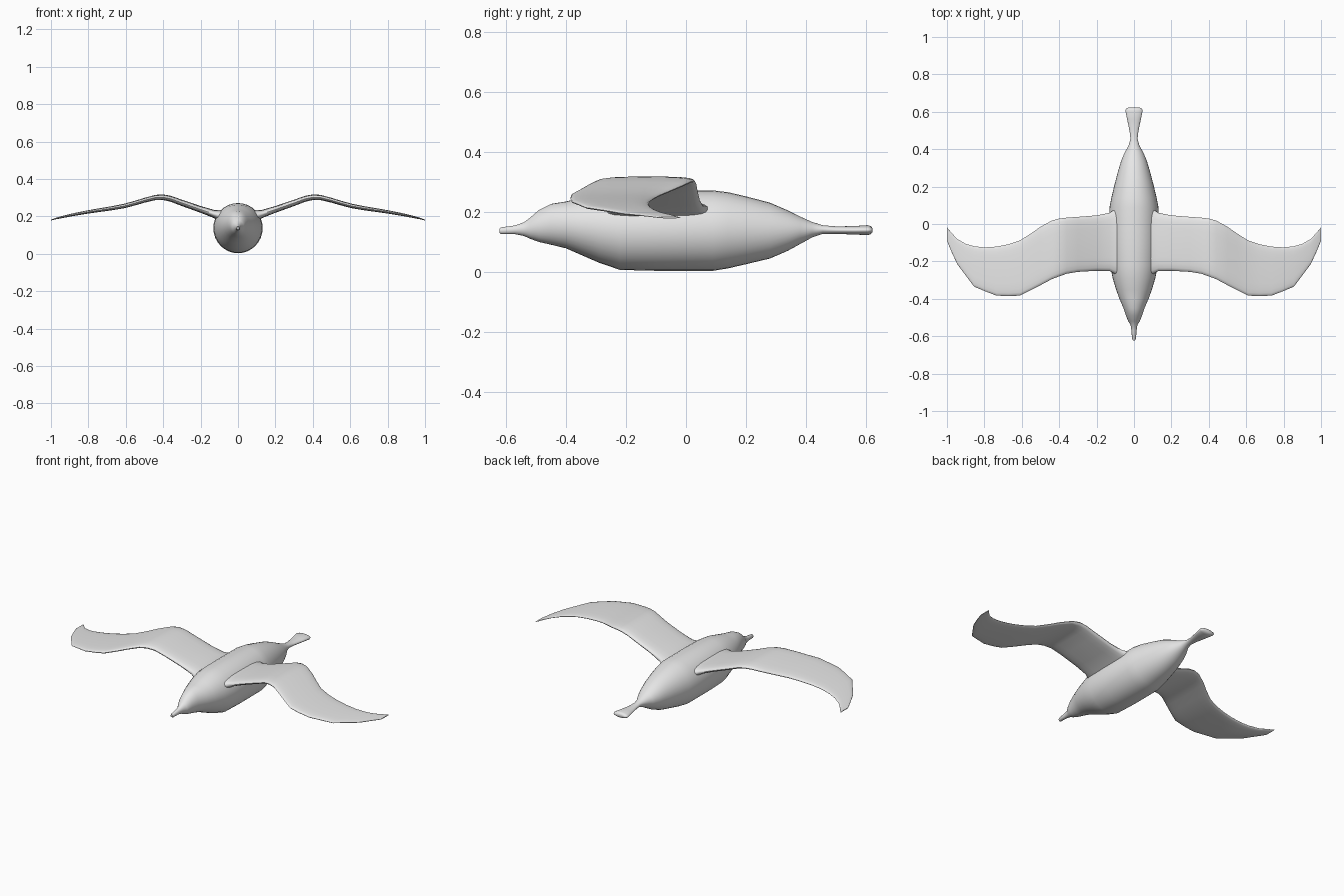
import bpy, bmesh, math

grey = bpy.data.materials.new("light_grey")
grey.diffuse_color = (0.8, 0.8, 0.8, 1)


def loft(name, rings):
    """Skin a list of closed rings and cap both ends."""
    bm = bmesh.new()
    rows = [[bm.verts.new(p) for p in ring] for ring in rings]
    n = len(rows[0])
    for a, b in zip(rows, rows[1:]):
        for i in range(n):
            j = (i + 1) % n
            bm.faces.new((a[i], a[j], b[j], b[i]))
    bm.faces.new(rows[0])
    bm.faces.new(rows[-1])
    bmesh.ops.recalc_face_normals(bm, faces=bm.faces)
    me = bpy.data.meshes.new(name)
    bm.to_mesh(me)
    bm.free()
    me.materials.append(grey)
    ob = bpy.data.objects.new(name, me)
    bpy.context.collection.objects.link(ob)
    bpy.ops.object.select_all(action='DESELECT')
    ob.select_set(True)
    bpy.context.view_layer.objects.active = ob
    bpy.ops.object.shade_smooth_by_angle(angle=math.radians(50))
    return ob


def spow(v, e):
    return math.copysign(abs(v) ** e, v)


# body with beak and tail: y, half width, bottom z, top z
BODY = [
    (-0.622, 0.006, 0.129, 0.144), (-0.615, 0.010, 0.125, 0.148),
    (-0.57, 0.014, 0.125, 0.154), (-0.54, 0.018, 0.119, 0.165),
    (-0.52, 0.031, 0.110, 0.180), (-0.49, 0.043, 0.099, 0.206),
    (-0.45, 0.056, 0.090, 0.226), (-0.40, 0.078, 0.078, 0.234),
    (-0.35, 0.096, 0.056, 0.246), (-0.29, 0.114, 0.030, 0.262),
    (-0.22, 0.128, 0.006, 0.270), (-0.10, 0.132, 0.003, 0.271),
    (0.09, 0.131, 0.003, 0.271), (0.14, 0.121, 0.011, 0.265),
    (0.20, 0.107, 0.025, 0.251), (0.28, 0.086, 0.044, 0.230),
    (0.34, 0.068, 0.070, 0.204), (0.38, 0.051, 0.092, 0.184),
    (0.42, 0.029, 0.114, 0.166), (0.455, 0.019, 0.126, 0.155),
    (0.50, 0.024, 0.126, 0.151), (0.56, 0.037, 0.124, 0.152),
    (0.605, 0.046, 0.122, 0.155), (0.616, 0.043, 0.125, 0.152),
    (0.622, 0.030, 0.132, 0.145),
]
N = 32
loft("body", [[(w * math.cos(2 * math.pi * i / N), y,
                (lo + hi) / 2 + (hi - lo) / 2 * math.sin(2 * math.pi * i / N))
               for i in range(N)] for y, w, lo, hi in BODY])

# wing stations: x, leading y, trailing y, centre z, thickness
WING = [
    (0.05, -0.285, 0.095, 0.195, 0.080), (0.10, -0.268, 0.080, 0.203, 0.062),
    (0.13, -0.252, 0.060, 0.213, 0.044), (0.20, -0.250, 0.046, 0.237, 0.036),
    (0.30, -0.256, 0.038, 0.272, 0.034), (0.36, -0.266, 0.034, 0.294, 0.032),
    (0.40, -0.280, 0.029, 0.302, 0.030), (0.44, -0.295, 0.018, 0.301, 0.028),
    (0.50, -0.327, -0.015, 0.286, 0.026), (0.55, -0.353, -0.050, 0.271, 0.025),
    (0.61, -0.383, -0.088, 0.255, 0.024), (0.67, -0.385, -0.108, 0.244, 0.022),
    (0.735, -0.383, -0.121, 0.234, 0.020), (0.80, -0.358, -0.125, 0.224, 0.018),
    (0.855, -0.335, -0.119, 0.214, 0.016), (0.90, -0.275, -0.106, 0.205, 0.014),
    (0.945, -0.215, -0.080, 0.195, 0.011), (0.975, -0.150, -0.048, 0.188, 0.008),
    (1.00, -0.090, -0.018, 0.180, 0.004),
]
M = 20
for side, s in (("right", 1), ("left", -1)):
    rings = []
    for x, lead, trail, z, t in WING:
        ring = []
        for i in range(M):
            a = 2 * math.pi * i / M
            ring.append((s * x,
                         (lead + trail) / 2 + (trail - lead) / 2 * spow(math.cos(a), 0.55),
                         z + t / 2 * spow(math.sin(a), 0.8)))
        rings.append(ring)
    loft(side + "_wing", rings)
